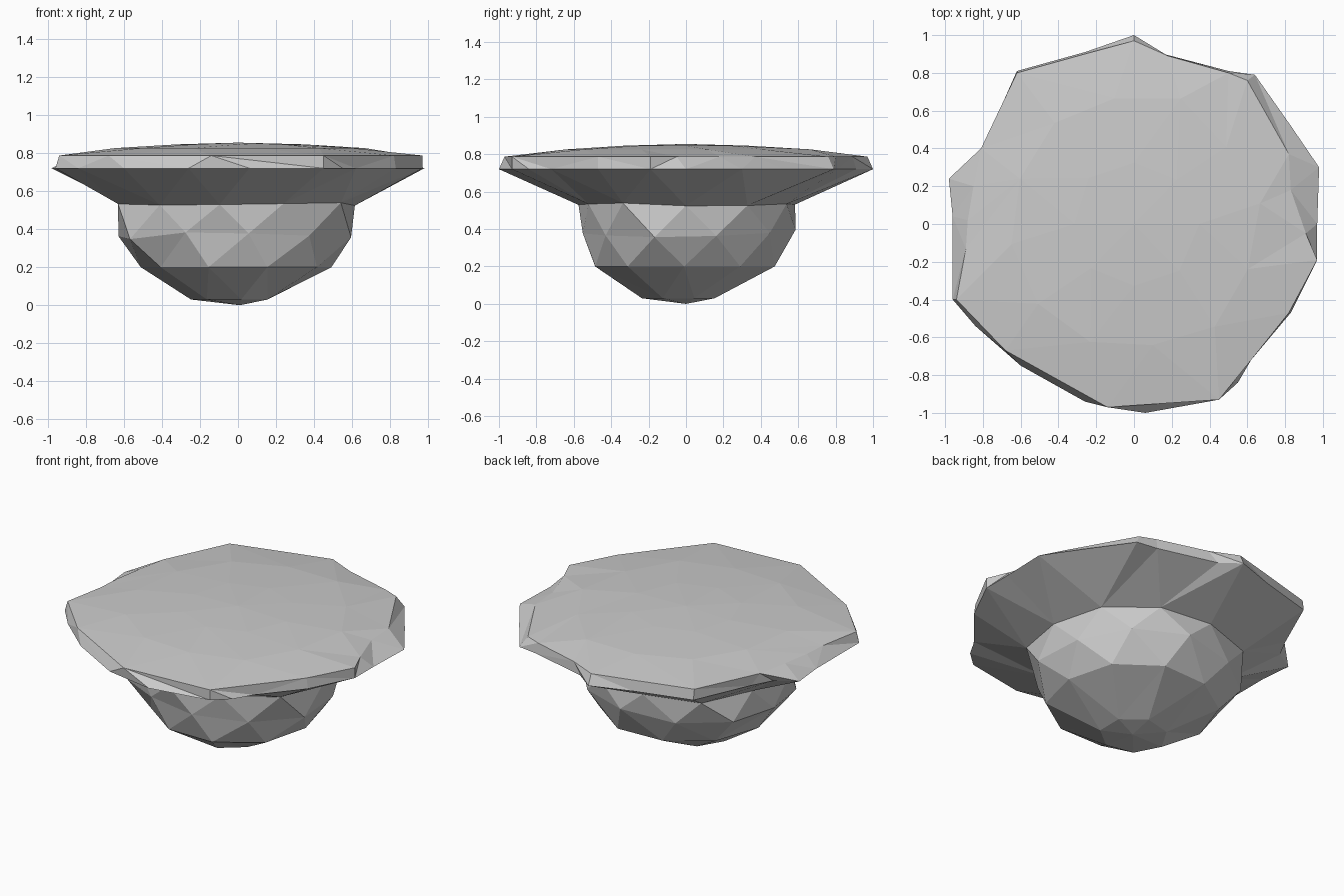
import bpy, bmesh, math, random

if "Cube" in bpy.data.objects:
    bpy.data.objects.remove(bpy.data.objects["Cube"])

random.seed(4)


def ang(p):
    return math.atan2(p[1], p[0]) % math.tau


def oval(n, cx, cy, rx, ry, z, phase=0.0, jit=0.04, zj=0.0):
    """Irregular ring of n points."""
    pts = []
    for i in range(n):
        a = math.tau * (i + phase) / n
        k = 1 + random.uniform(-jit, jit)
        pts.append((cx + rx * k * math.cos(a), cy + ry * k * math.sin(a),
                    z + random.uniform(-zj, zj)))
    return pts


def stitch(bm, lo, hi):
    """Triangle strip between two rings with different point counts."""
    n, m, i, j = len(lo), len(hi), 0, 0
    a = [ang(v.co) for v in lo] + [ang(lo[0].co) + math.tau]
    b = [ang(v.co) for v in hi] + [ang(hi[0].co) + math.tau]
    while i < n or j < m:
        if j == m or (i < n and a[i + 1] <= b[j + 1]):
            bm.faces.new((lo[i % n], lo[(i + 1) % n], hi[j % m]))
            i += 1
        else:
            bm.faces.new((lo[i % n], hi[(j + 1) % m], hi[j % m]))
            j += 1


def fan(bm, ring, centre):
    c = bm.verts.new(centre)
    for v, w in zip(ring, ring[1:] + ring[:1]):
        bm.faces.new((v, w, c))


# Rim outlines seen from above
lower = [(.98, .30), (.97, 0), (.97, -.19), (.83, -.47), (.62, -.72), (.55, -.84),
         (.45, -.93), (.06, -1), (-.26, -.94), (-.60, -.75), (-.84, -.54),
         (-.96, -.40), (-.96, .04), (-.98, .24), (-.85, .32), (-.78, .45),
         (-.62, .81), (-.26, .91), (0, 1), (.12, .91), (.50, .81), (.64, .79), (.83, .52)]
upper = [(.82, .37), (.83, .18), (.91, -.05), (.97, -.19), (.82, -.47), (.62, -.72),
         (.45, -.93), (-.14, -.97), (-.68, -.67), (-.94, -.40), (-.89, -.13),
         (-.88, .02), (-.85, .20), (-.81, .40), (-.62, .80), (-.26, .90), (0, .97),
         (.18, .89), (.50, .80), (.60, .76)]

# Rings from the rock's foot up to the domed top
rings = [
    oval(7, -.03, -.04, .21, .20, .03, .5),
    oval(10, 0, -.01, .50, .50, .20, 0, .03),
    oval(11, -.03, 0, .62, .57, .375, .5, .05, .03),
    oval(11, -.01, 0, .63, .60, .53, 0, .05, .01),
    [(x, y, .72) for x, y in lower],
    [(x, y, .787) for x, y in upper],
    oval(12, 0, 0, .66, .68, .826, .3, .05),
    oval(8, 0, 0, .33, .34, .846, 0, .05),
]
bm = bmesh.new()
loops = [[bm.verts.new(p) for p in sorted(r, key=ang)] for r in rings]
for lo, hi in zip(loops, loops[1:]):
    stitch(bm, lo, hi)
fan(bm, loops[0], (.01, 0, 0))
fan(bm, loops[-1], (0, 0, .855))
bmesh.ops.recalc_face_normals(bm, faces=bm.faces)

mesh = bpy.data.meshes.new("floating_rock")
bm.to_mesh(mesh)
bm.free()
rock = bpy.data.objects.new("floating_rock", mesh)
bpy.context.collection.objects.link(rock)
